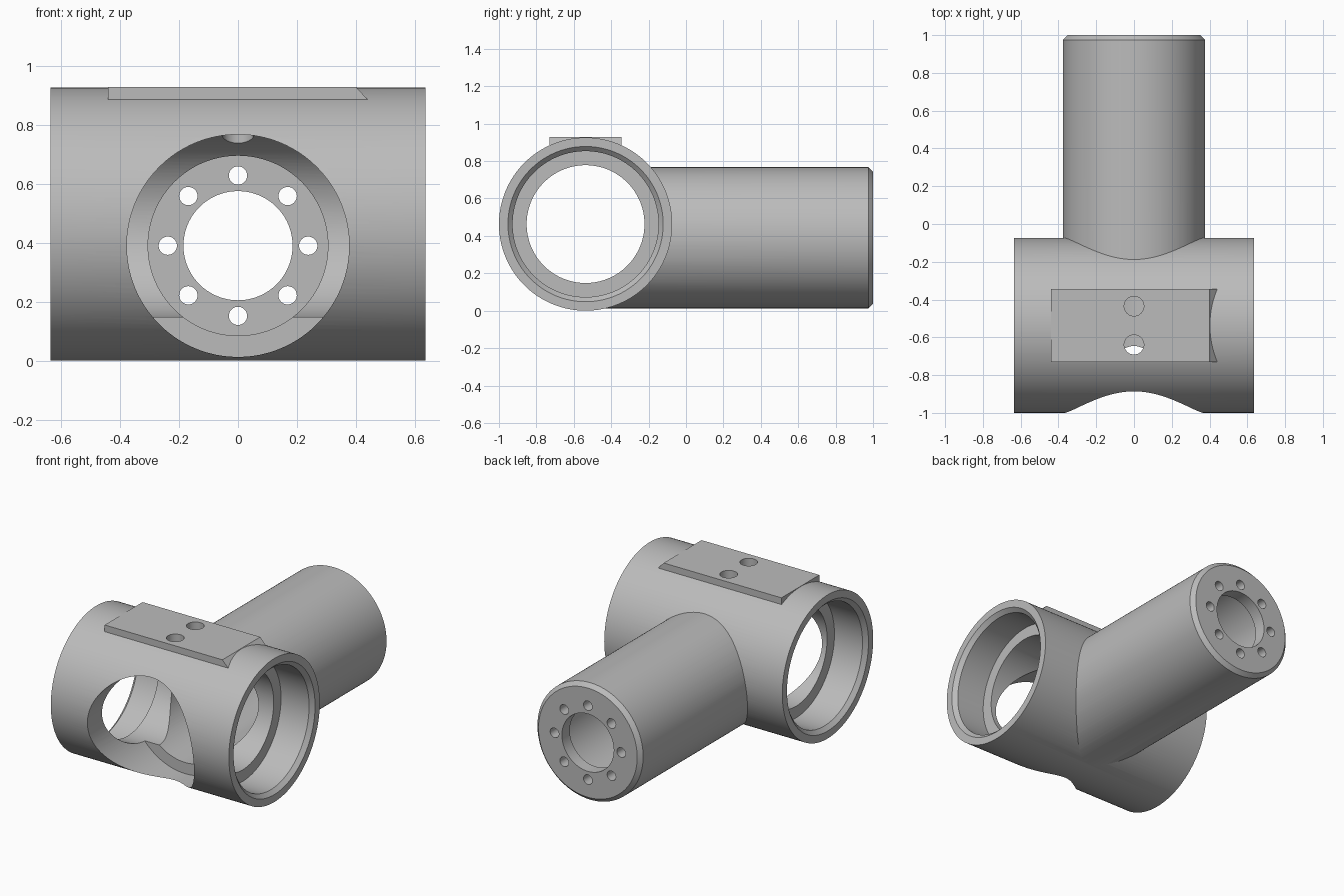
import bpy, bmesh, math
from mathutils import Matrix, Vector

if "Cube" in bpy.data.objects:
    bpy.data.objects.remove(bpy.data.objects["Cube"])

SEG = 128
R = 0.463                      # sleeve radius, also its axis height
SLEEVE = Vector((0, -0.537, R))
TUBE_Z = 0.39                  # tube axis height
AXES = {"x": Matrix.Rotation(math.pi / 2, 3, "Y"),
        "y": Matrix.Rotation(-math.pi / 2, 3, "X"),
        "z": Matrix.Identity(3)}

grey = bpy.data.materials.new("machined_grey")
grey.use_nodes = True
grey.diffuse_color = (0.5, 0.5, 0.5, 1)
grey.node_tree.nodes["Principled BSDF"].inputs["Base Color"].default_value = (0.5, 0.5, 0.5, 1)


def finish(name, bm):
    bmesh.ops.recalc_face_normals(bm, faces=bm.faces)
    mesh = bpy.data.meshes.new(name)
    bm.to_mesh(mesh)
    bm.free()
    mesh.materials.append(grey)
    obj = bpy.data.objects.new(name, mesh)
    bpy.context.collection.objects.link(obj)
    return obj


def lathe(name, axis, centre, profile, seg=SEG):
    """Solid of revolution from (distance along axis, radius) pairs."""
    bm = bmesh.new()
    rings = []
    for d, r in profile:
        ring = []
        for i in range(seg):
            a = math.tau * i / seg
            p = Vector((r * math.cos(a), r * math.sin(a), d))
            ring.append(bm.verts.new(AXES[axis] @ p + Vector(centre)))
        rings.append(ring)
    for lo, hi in zip(rings, rings[1:]):
        for i in range(seg):
            j = (i + 1) % seg
            bm.faces.new((lo[i], lo[j], hi[j], hi[i]))
    bm.faces.new(rings[0])
    bm.faces.new(rings[-1])
    return finish(name, bm)


def prism(name, outline, y0, y1):
    """Outline in x and z, extruded along y."""
    bm = bmesh.new()
    face = bm.faces.new([bm.verts.new((x, y0, z)) for x, z in outline])
    new = bmesh.ops.extrude_face_region(bm, geom=[face])["geom"]
    verts = [v for v in new if isinstance(v, bmesh.types.BMVert)]
    bmesh.ops.translate(bm, vec=(0, y1 - y0, 0), verts=verts)
    return finish(name, bm)


def combine(target, tool, operation):
    mod = target.modifiers.new(operation.lower(), "BOOLEAN")
    mod.object, mod.operation, mod.solver = tool, operation, "EXACT"
    bpy.context.view_layer.objects.active = target
    bpy.ops.object.modifier_apply(modifier=mod.name)
    bpy.data.objects.remove(tool)


# Outer solids: cross sleeve, long tube with chamfered end, top mounting pad
fitting = lathe("tee_fitting", "x", SLEEVE, [(-0.635, R), (0.635, R)])
tube = lathe("tube", "y", (0, 0, TUBE_Z), [(-0.5, 0.377), (0.975, 0.377), (1, 0.352)])
pad = prism("mounting_pad", [(-0.44, 0.885), (0.44, 0.885), (0.4, 0.928), (-0.44, 0.928)],
            SLEEVE.y - 0.193, SLEEVE.y + 0.193)
combine(fitting, tube, "UNION")
combine(fitting, pad, "UNION")

# Sleeve bore with a chamfered counterbore at each end
half = [(0.41, 0.315), (0.41, 0.39), (0.61, 0.39), (0.645, 0.425)]
bore = [(-d, r) for d, r in reversed(half)] + half
cuts = [lathe("sleeve_bore", "x", SLEEVE, bore)]

# Front opening, tube bore and the hole in the end wall
cuts.append(lathe("front_opening", "y", (0, 0, TUBE_Z), [(-1.1, 0.377), (SLEEVE.y, 0.377)]))
cuts.append(lathe("tube_bore", "y", (0, 0, TUBE_Z),
                  [(-0.6, 0.305), (0.92, 0.305), (0.92, 0.185), (1.1, 0.185)]))

# Ring of eight bolt holes in the end wall
for i in range(8):
    a = math.tau * i / 8
    at = (0.238 * math.cos(a), 0, TUBE_Z + 0.238 * math.sin(a))
    cuts.append(lathe("bolt_hole", "y", at, [(0.88, 0.031), (1.1, 0.031)], 32))

# Two screw holes through the pad
for side in (-1, 1):
    at = (0, SLEEVE.y + side * 0.102, 0)
    cuts.append(lathe("screw_hole", "z", at, [(0.6, 0.052), (1.1, 0.052)], 48))

for cutter in cuts:
    combine(fitting, cutter, "DIFFERENCE")

# Smooth curved walls, sharp rims
bpy.ops.object.select_all(action="DESELECT")
fitting.select_set(True)
bpy.context.view_layer.objects.active = fitting
bpy.ops.object.shade_smooth_by_angle(angle=math.radians(25))
